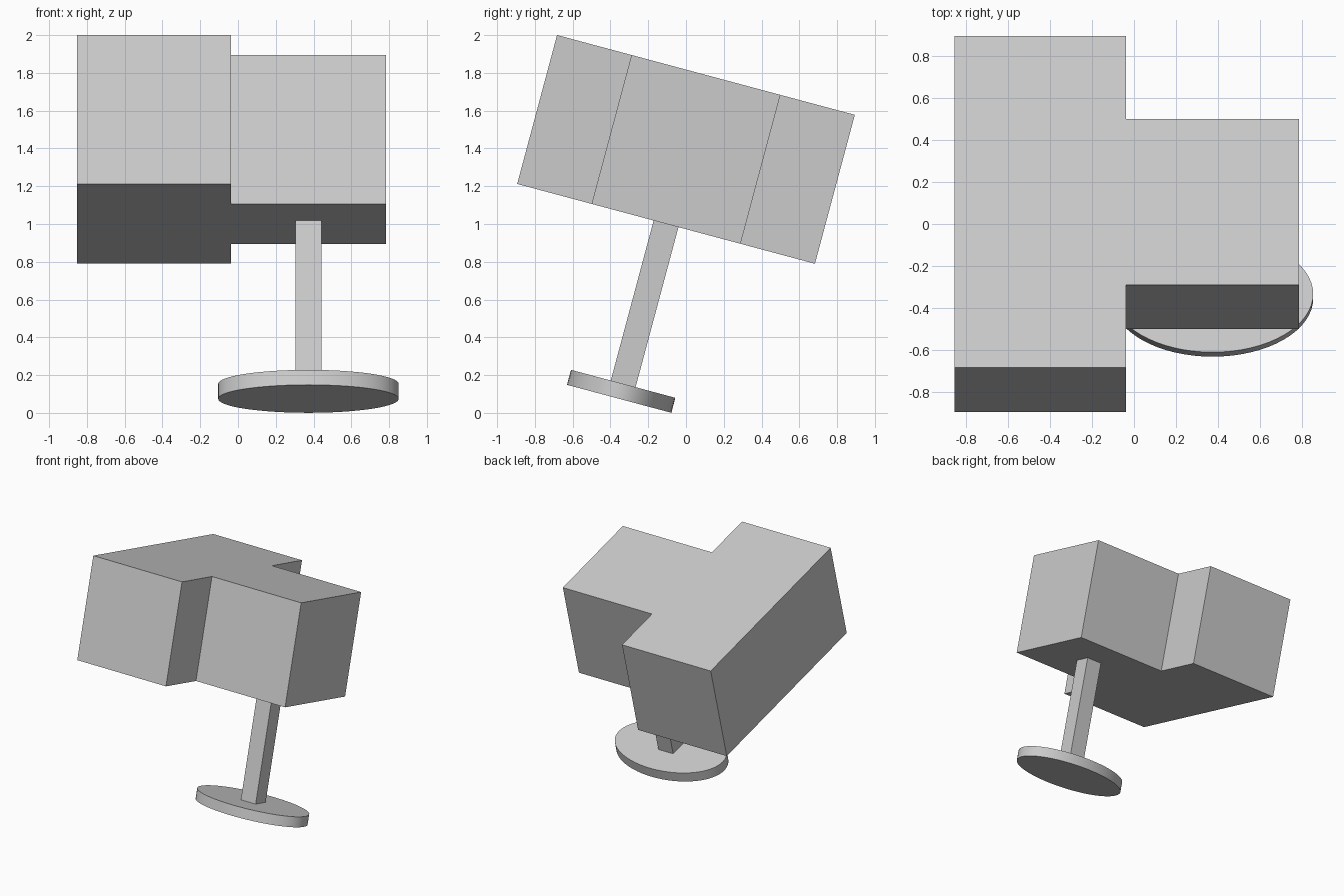
import bpy
import bmesh
import math
from mathutils import Matrix

if "Cube" in bpy.data.objects:
    bpy.data.objects.remove(bpy.data.objects["Cube"], do_unlink=True)

# One flat grey for the whole model
grey = bpy.data.materials.new("plain_grey")
grey.use_nodes = True
colour = (0.6, 0.6, 0.6, 1)
grey.diffuse_color = colour
grey.node_tree.nodes["Principled BSDF"].inputs["Base Color"].default_value = colour

# Everything is built upright around the body centre, then leaned back together
LEAN = Matrix.Translation((0, 0, 1.395)) @ Matrix.Rotation(math.radians(-15), 4, "X")
HALF = 0.408
PANEL_X = 0.373


def prism(name, outline, bottom, top):
    """Extrude a flat outline from bottom to top and lean it."""
    bm = bmesh.new()
    face = bm.faces.new([bm.verts.new((x, y, bottom)) for x, y in outline])
    new = bmesh.ops.extrude_face_region(bm, geom=[face])["geom"]
    verts = [v for v in new if isinstance(v, bmesh.types.BMVert)]
    bmesh.ops.translate(bm, verts=verts, vec=(0, 0, top - bottom))
    bmesh.ops.recalc_face_normals(bm, faces=bm.faces)
    mesh = bpy.data.meshes.new(name)
    bm.to_mesh(mesh)
    bm.free()
    mesh.materials.append(grey)
    obj = bpy.data.objects.new(name, mesh)
    obj.matrix_world = LEAN
    bpy.context.collection.objects.link(obj)
    return obj


# T-shaped body: a long bar with a square block on its left side
left, step, right = -0.853, -0.037, 0.783
side = [(left, -2 * HALF), (step, -2 * HALF), (step, -HALF), (right, -HALF)]
prism("body", side + [(x, -y) for x, y in reversed(side)], -HALF, HALF)

# Square post under the block
w = 0.068
post = [(PANEL_X + sx * w, sy * w) for sx, sy in ((-1, -1), (1, -1), (1, 1), (-1, 1))]
prism("post", post, -1.285, -HALF)

# Oval foot
steps = 64
oval = [(PANEL_X + 0.478 * math.cos(a), 0.286 * math.sin(a))
        for a in (math.tau * i / steps for i in range(steps))]
foot = prism("foot", oval, -1.367, -1.285)
bpy.ops.object.select_all(action="DESELECT")
foot.select_set(True)
bpy.context.view_layer.objects.active = foot
bpy.ops.object.shade_smooth_by_angle(angle=math.radians(30))
